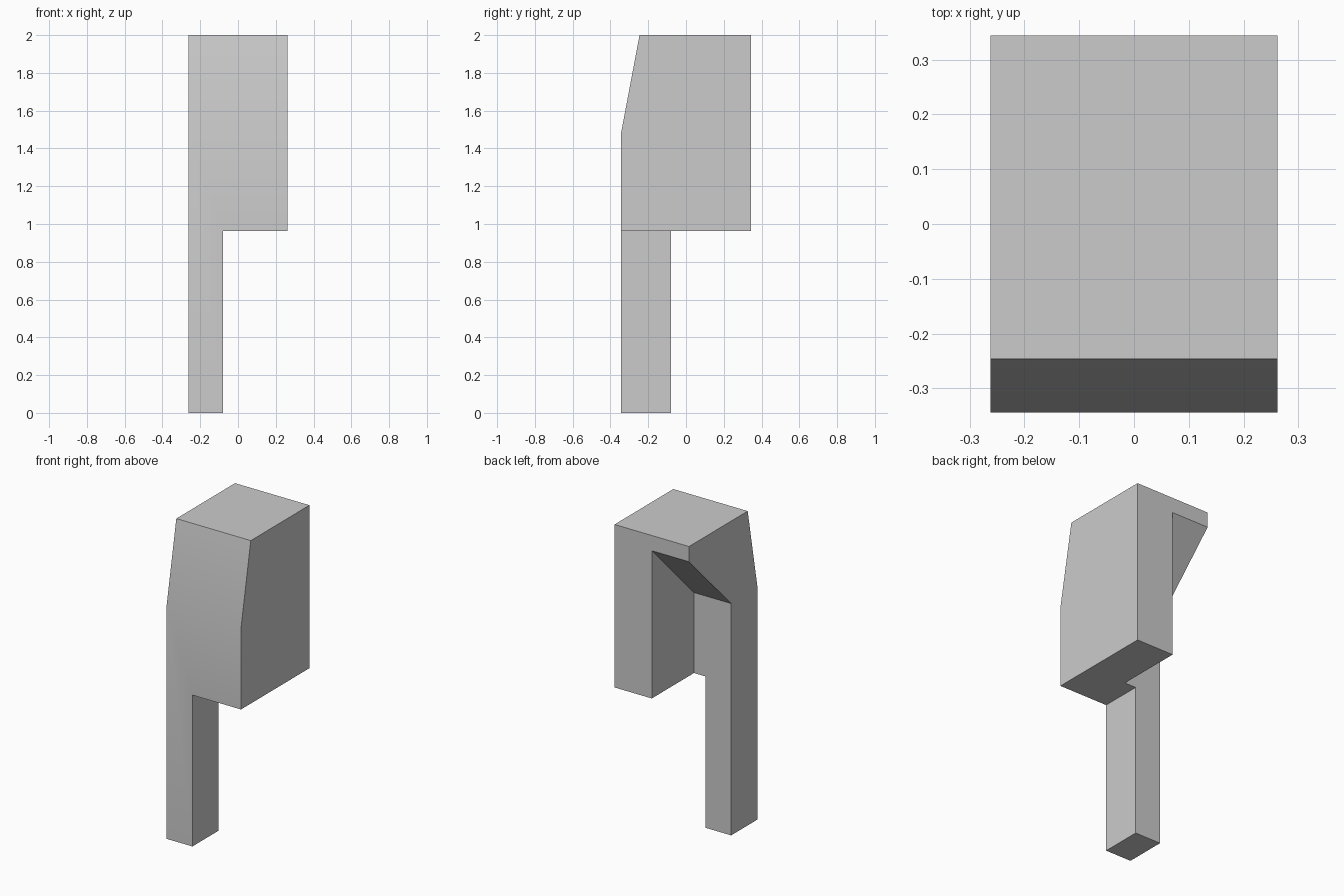
import bpy
import bmesh

cube = bpy.data.objects.get("Cube")
if cube:
    bpy.data.objects.remove(cube, do_unlink=True)

HALF_W, HALF_D = 0.262, 0.344
LEG_EDGE = -0.08     # inner side and back of the leg
BODY_BOTTOM = 0.963

grey = bpy.data.materials.new("plain_grey")
grey.use_nodes = True
colour = (0.6, 0.6, 0.6, 1)
grey.diffuse_color = colour
grey.node_tree.nodes["Principled BSDF"].inputs["Base Color"].default_value = colour


def prism(name, profile, x0, x1):
    """Extrude a (y, z) side profile from x0 to x1."""
    bm = bmesh.new()
    face = bm.faces.new([bm.verts.new((x0, y, z)) for y, z in profile])
    grown = bmesh.ops.extrude_face_region(bm, geom=[face])["geom"]
    moved = [v for v in grown if isinstance(v, bmesh.types.BMVert)]
    bmesh.ops.translate(bm, verts=moved, vec=(x1 - x0, 0, 0))
    bmesh.ops.recalc_face_normals(bm, faces=bm.faces)
    mesh = bpy.data.meshes.new(name)
    bm.to_mesh(mesh)
    bm.free()
    mesh.materials.append(grey)
    obj = bpy.data.objects.new(name, mesh)
    bpy.context.collection.objects.link(obj)
    return obj


def cut(target, cutter):
    cutter.hide_render = True
    mod = target.modifiers.new("cut", "BOOLEAN")
    mod.operation = "DIFFERENCE"
    mod.solver = "EXACT"
    mod.object = cutter
    bpy.context.view_layer.objects.active = target
    bpy.ops.object.modifier_apply(modifier=mod.name)
    bpy.data.objects.remove(cutter, do_unlink=True)


# Full block with a sloped upper front
body = prism("body_with_leg", [(-HALF_D, 0), (HALF_D, 0), (HALF_D, 2),
                               (-0.246, 2), (-HALF_D, 1.48)], -HALF_W, HALF_W)

# Rear notch with a slanted ceiling, on the leg side
cut(body, prism("notch_cutter", [(LEG_EDGE, -1), (LEG_EDGE, 1.475),
                                 (HALF_D, 1.903), (0.44, 2), (0.44, -1)], -1, 0))

# Space beside the leg, under the body
cut(body, prism("underside_cutter", [(-1, -1), (1, -1), (1, BODY_BOTTOM),
                                     (-1, BODY_BOTTOM)], LEG_EDGE, 1))

# Soft crease on the front, sharp corners elsewhere
bpy.ops.object.select_all(action="DESELECT")
body.select_set(True)
bpy.context.view_layer.objects.active = body
bpy.ops.object.shade_smooth_by_angle()
